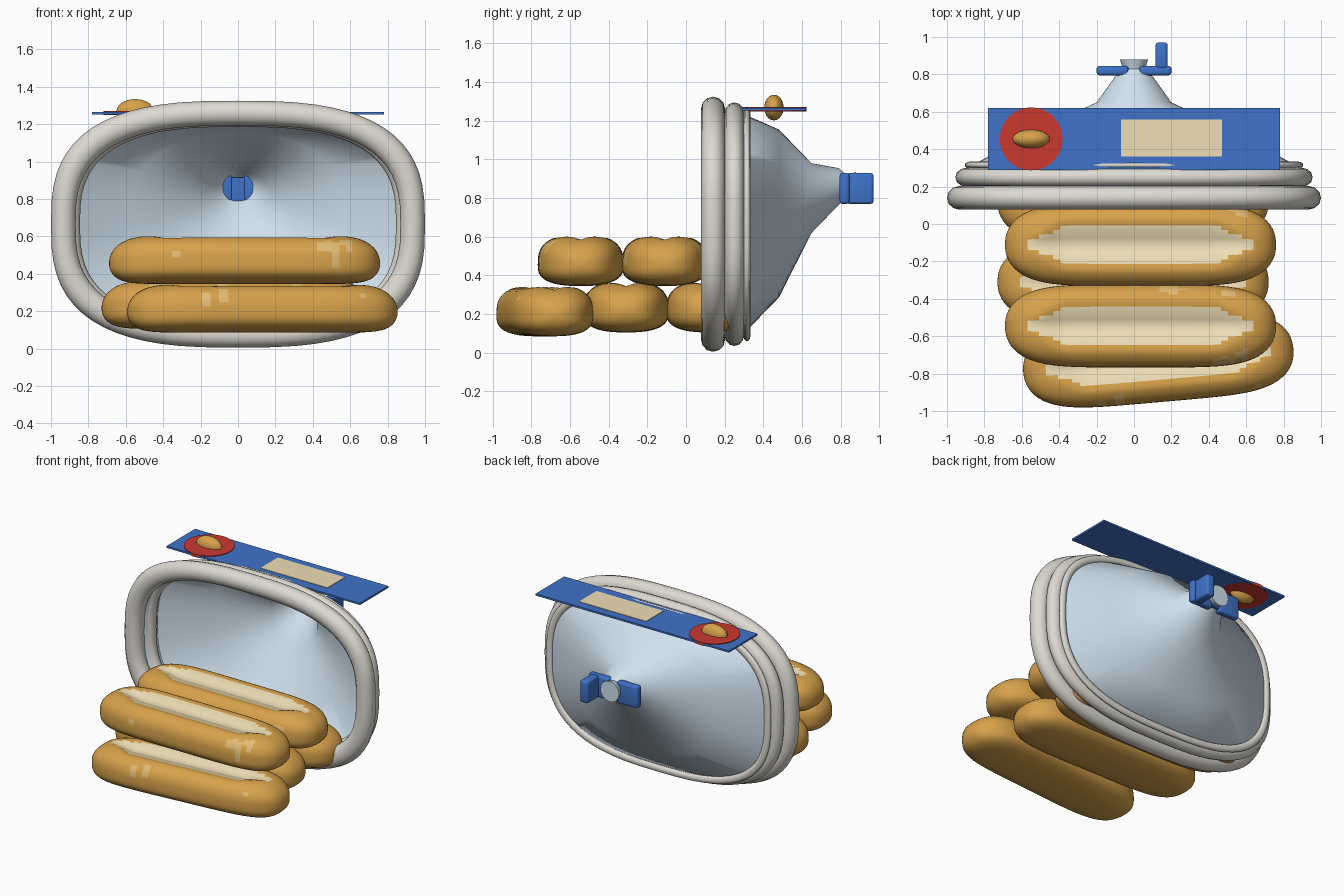
import bpy, bmesh, math, random
from mathutils import Matrix, Vector

if "Cube" in bpy.data.objects:
    bpy.data.objects.remove(bpy.data.objects["Cube"])

random.seed(4)


def material(name, rgb):
    m = bpy.data.materials.new(name)
    m.diffuse_color = (*rgb, 1)
    m.use_nodes = True
    m.node_tree.nodes["Principled BSDF"].inputs["Base Color"].default_value = m.diffuse_color
    return m


CRUST = material("crust", (0.68, 0.36, 0.07))
CRUMB = material("crumb", (0.86, 0.74, 0.47))
SPOT = material("pale_crust", (0.76, 0.50, 0.18))
FILM = material("film", (0.63, 0.75, 0.85))
RIM = material("rim", (0.72, 0.70, 0.64))
BLUE = material("blue", (0.05, 0.17, 0.58))
RED = material("red", (0.60, 0.04, 0.03))


def spow(v, e):
    return math.copysign(abs(v) ** e, v)


def finish(bm, name, mats, angle=40):
    bmesh.ops.recalc_face_normals(bm, faces=bm.faces[:])
    me = bpy.data.meshes.new(name)
    bm.to_mesh(me)
    bm.free()
    ob = bpy.data.objects.new(name, me)
    bpy.context.collection.objects.link(ob)
    for m in mats:
        me.materials.append(m)
    bpy.ops.object.select_all(action='DESELECT')
    ob.select_set(True)
    bpy.context.view_layer.objects.active = ob
    bpy.ops.object.shade_smooth_by_angle(angle=math.radians(angle))
    return ob


def loft(rings, closed=False, caps=(False, False)):
    """Skin a list of closed point rings."""
    bm = bmesh.new()
    vs = [[bm.verts.new(p) for p in r] for r in rings]
    n = len(vs[0])
    for i in range(len(vs) if closed else len(vs) - 1):
        a, b = vs[i], vs[(i + 1) % len(vs)]
        for j in range(n):
            k = (j + 1) % n
            bm.faces.new((a[j], a[k], b[k], b[j]))
    if caps[0]:
        bm.faces.new(vs[0])
    if caps[1]:
        bm.faces.new(vs[-1])
    return bm


def oval(y, hx, hz, cz, power, n=64):
    """Superellipse in the xz plane."""
    e = 2 / power
    return [(hx * spow(math.cos(a), e), y, cz + hz * spow(math.sin(a), e))
            for a in (2 * math.pi * i / n for i in range(n))]


def rim(name, y, hx, hz, cz, r, ry):
    """Rounded tube following the mouth outline; hx, hz are outer sizes."""
    rings = []
    for k in range(12):
        a = 2 * math.pi * k / 12
        o = -r + r * math.cos(a)
        rings.append(oval(y + ry * math.sin(a), hx + o, hz + o, cz, 2.8))
    return finish(loft(rings, closed=True), name, [RIM], 60)


def box(name, lo, hi, mat, bevel=0.0):
    bm = bmesh.new()
    lo, hi = Vector(lo), Vector(hi)
    size = hi - lo
    bmesh.ops.create_cube(bm, size=1, matrix=Matrix.Translation((lo + hi) / 2) @ Matrix.Diagonal((*size, 1)))
    if bevel:
        bmesh.ops.bevel(bm, geom=bm.edges[:], offset=bevel, segments=3, profile=0.5, affect='EDGES')
    return finish(bm, name, [mat])


# Bag: open mouth tapering to a gathered neck
sections = [(0.14, 0.89, 0.57, 0.665, 2.8), (0.31, 0.87, 0.56, 0.67, 2.8),
            (0.48, 0.57, 0.435, 0.72, 2.4), (0.65, 0.2, 0.18, 0.80, 2),
            (0.79, 0.10, 0.095, 0.86, 2), (0.83, 0.06, 0.06, 0.86, 2),
            (0.88, 0.075, 0.075, 0.86, 2)]
bag = finish(loft([oval(*s) for s in sections], caps=(False, True)), "bag", [FILM], 50)
shell = bag.modifiers.new("thickness", 'SOLIDIFY')
shell.thickness = 0.01

# Rolled rims of the mouth
rim("front_rim", 0.14, 1.0, 0.66, 0.665, 0.066, 0.063)
rim("middle_rim", 0.25, 0.955, 0.63, 0.665, 0.055, 0.05)
rim("rear_rim", 0.315, 0.905, 0.605, 0.665, 0.025, 0.018)

# Closure clip round the neck
for side, x in (("left", -0.115), ("right", 0.115)):
    box(f"clip_{side}", (x - 0.085, 0.795, 0.77), (x + 0.085, 0.845, 0.93), BLUE, 0.015)
box("clip_bridge", (-0.1, 0.80, 0.79), (0.1, 0.835, 0.915), BLUE)
box("clip_tab", (0.115, 0.83, 0.77), (0.18, 0.97, 0.93), BLUE, 0.015)

# Label with a badge and a blank panel
box("label", (-0.78, 0.29, 1.252), (0.78, 0.62, 1.265), BLUE)
box("label_panel", (-0.07, 0.36, 1.262), (0.47, 0.56, 1.269), CRUMB)
bm = bmesh.new()
bmesh.ops.create_cone(bm, cap_ends=True, segments=40, radius1=0.168, radius2=0.168, depth=0.022,
                      matrix=Matrix.Translation((-0.55, 0.455, 1.259)))
finish(bm, "badge_disc", [RED])
bm = bmesh.new()
bmesh.ops.create_uvsphere(bm, u_segments=24, v_segments=14, radius=1,
                          matrix=Matrix.Translation((-0.55, 0.455, 1.268)) @ Matrix.Diagonal((0.1, 0.05, 0.066, 1)))
finish(bm, "badge_bun", [CRUST], 60)


def bun(name, x, y, base, turn=0.0):
    """Long roll with a flat base and a split along the top."""
    L, W, up, down = 0.725, 0.222, 0.158, 0.11
    rings, steps, n = [], 44, 64
    for i in range(steps + 1):
        t = math.sin((i / steps - 0.5) * math.pi * 0.985)
        w = W * (1 - abs(t) ** 5) ** 0.46
        top = up * (1 - abs(t) ** 7) ** 0.5
        low = down * (1 - abs(t) ** 12) ** 0.5
        gap = 0.14 * max(0.0, min(1.0, (0.62 - abs(t * L)) / 0.2))
        ring = []
        for j in range(n):
            a = 2 * math.pi * j / n
            py = w * spow(math.cos(a), 0.8)
            pz = (top if math.sin(a) > 0 else low) * spow(math.sin(a), 0.7)
            if math.sin(a) > 0 and gap > 0:
                pz -= 0.055 * gap / 0.14 * max(0.0, 1 - abs(py) / gap)
            ring.append((t * L, py, down + pz))
        rings.append(ring)
    bm = loft(rings, caps=(True, True))
    # crumb inside the split, pale spots on the crust
    spots = [(random.uniform(-0.6, 0.6), random.choice((-1, 1)) * random.uniform(0.16, 0.22),
              random.uniform(0.12, 0.24), random.uniform(0.03, 0.07)) for _ in range(9)]
    for f in bm.faces:
        c = f.calc_center_median()
        half = 0.095 * max(0.0, min(1.0, (0.62 - abs(c.x)) / 0.2))
        if c.z > 0.15 and abs(c.y) < half:
            f.material_index = 1
        elif any(((c.x - s[0]) / s[3]) ** 2 + ((c.y - s[1]) / 0.04) ** 2 + ((c.z - s[2]) / 0.04) ** 2 < 1
                 for s in spots):
            f.material_index = 2
    ob = finish(bm, name, [CRUST, CRUMB, SPOT], 60)
    ob.location = (x, y, base)
    ob.rotation_euler.z = math.radians(turn)


# Stack of rolls: three below, two above
bun("lower_bun_front", 0.13, -0.73, 0.085, 5)
bun("lower_bun_middle", -0.005, -0.31, 0.105)
bun("lower_bun_back", -0.005, 0.12, 0.105)
bun("upper_bun_front", 0.035, -0.545, 0.345)
bun("upper_bun_back", 0.035, -0.11, 0.345)
